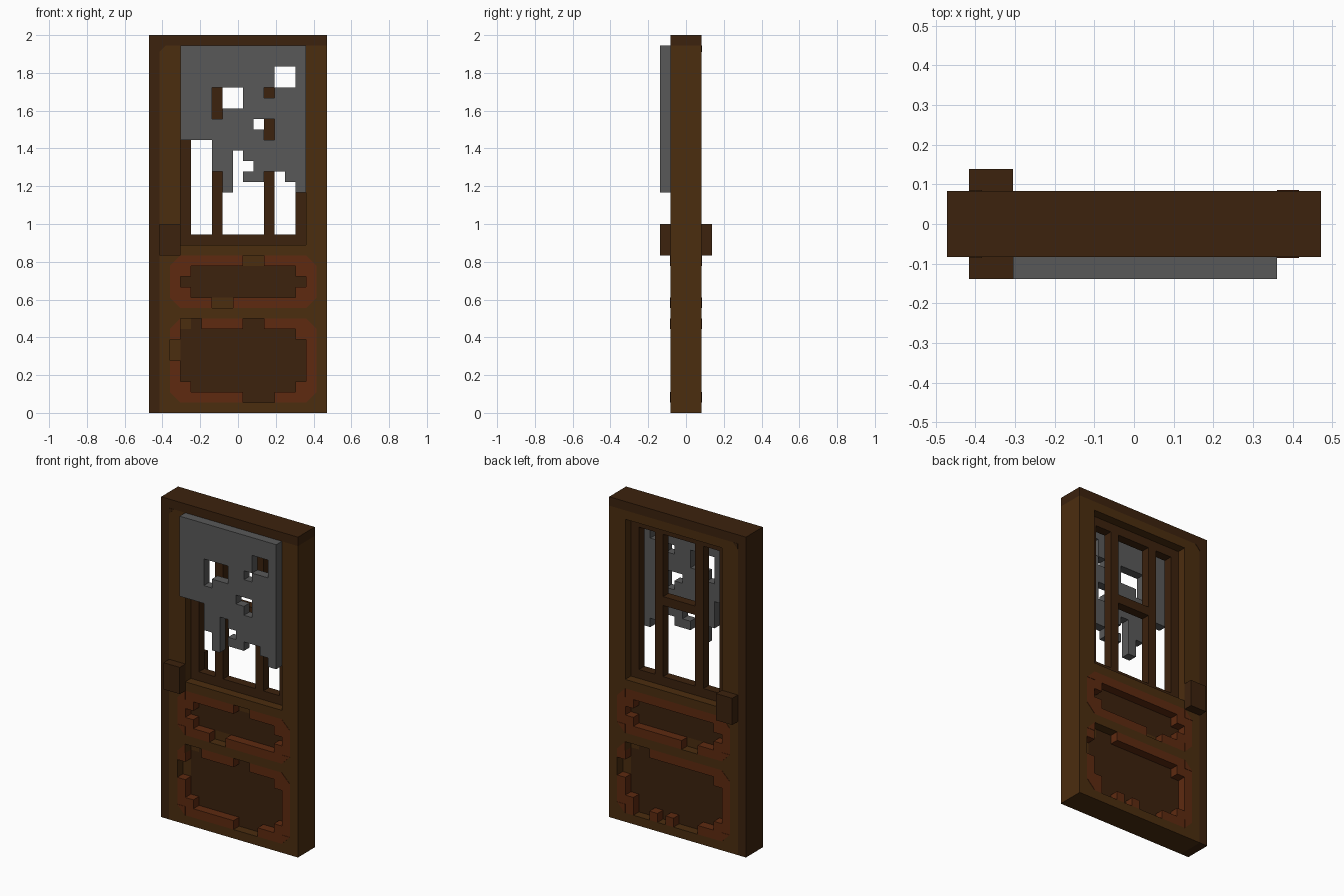
import bpy, bmesh
from mathutils import Vector

if "Cube" in bpy.data.objects:
    bpy.data.objects.remove(bpy.data.objects["Cube"], do_unlink=True)

U = 2 / 36  # one block of the grid


def srgb(*rgb):
    return tuple(((c / 255 + 0.055) / 1.055) ** 2.4 for c in rgb) + (1.0,)


COLOURS = {
    "dark brown": srgb(60, 34, 13),
    "brown": srgb(75, 45, 15),
    "red brown": srgb(94, 42, 16),
    "grey": srgb(89, 89, 89),
}
SLOT = {name: n for n, name in enumerate(COLOURS)}
MATS = []
for name, col in COLOURS.items():
    m = bpy.data.materials.new(name)
    m.diffuse_color = col
    m.use_nodes = True
    bsdf = m.node_tree.nodes["Principled BSDF"]
    bsdf.inputs["Base Color"].default_value = col
    bsdf.inputs["Roughness"].default_value = 0.9
    MATS.append(m)

cells = {}  # (column, layer, row) -> (part, colour)


def fill(part, colour, i, j, k):
    """Fill a block range; every range includes both ends."""
    for a in range(i[0], i[1] + 1):
        for b in range(j[0], j[1] + 1):
            for c in range(k[0], k[1] + 1):
                cells[a, b, c] = (part, colour)


def clear(i, j, k):
    for a in range(i[0], i[1] + 1):
        for c in range(k[0], k[1] + 1):
            cells.pop((a, j, c), None)


def point(i, j, k):
    return Vector(((i - 8.5) * U, (j - 1.5) * U, k * U))


def finish(part, bm):
    me = bpy.data.meshes.new(part)
    bm.to_mesh(me)
    bm.free()
    for m in MATS:
        me.materials.append(m)
    bpy.context.collection.objects.link(bpy.data.objects.new(part, me))


# Door slab with a dark edge along the hinge side and the top
fill("door_frame", "brown", (0, 16), (0, 2), (0, 35))
fill("door_frame", "dark brown", (0, 0), (0, 2), (0, 35))
fill("door_frame", "dark brown", (0, 16), (0, 2), (35, 35))

# Window opening, with a lattice in the middle layer
for j in (0, 1, 2):
    clear((3, 14), j, (16, 33))
for i in (3, 6, 11, 14):
    fill("window_lattice", "dark brown", (i, i), (1, 1), (16, 33))
for k in (16, 33):
    fill("window_lattice", "dark brown", (3, 14), (1, 1), (k, k))
fill("window_lattice", "dark brown", (7, 10), (1, 1), (25, 25))

# Sunken panels in the middle layer; the lower one has cut corners
fill("sunken_panels", "dark brown", (3, 14), (1, 1), (11, 13))
fill("sunken_panels", "dark brown", (3, 14), (1, 1), (1, 8))
for i in (3, 14):
    for k in (1, 8):
        fill("door_frame", "brown", (i, i), (1, 1), (k, k))

# Red trim around the panels, front and back, then the hollows and notches
for j in (0, 2):
    for k0, k1 in ((1, 8), (10, 14)):
        fill("panel_trim", "red brown", (3, 14), (j, j), (k0, k1))
        fill("panel_trim", "red brown", (2, 15), (j, j), (k0 + 1, k1 - 1))
        clear((4, 13), j, (k0 + 1, k1 - 1))
        clear((3, 14), j, (k0 + 2, k1 - 2))
    clear((6, 7), j, (10, 10))
NOTCHES = {
    0: [((9, 10), (14, 14)), ((9, 10), (8, 8)), ((9, 11), (1, 1)),
        ((2, 2), (5, 6)), ((3, 4), (8, 8)), ((3, 3), (7, 7))],
    2: [((12, 13), (1, 1)), ((10, 10), (1, 1)), ((6, 8), (1, 1)),
        ((15, 15), (5, 6)), ((12, 14), (8, 8)), ((14, 14), (7, 7))],
}
for j, notches in NOTCHES.items():
    for i, k in notches:
        clear(i, j, k)

# Handles on both faces
for part, j in (("front_handle", -1), ("back_handle", 3)):
    fill(part, "dark brown", (1, 2), (j, j), (15, 17))

# Torn web hanging over the front of the window, column by column
BOTTOM = [26, 26, 26, 23, 21, 25, 22, 22, 23, 23, 22, 21]
for n, low in enumerate(BOTTOM):
    fill("torn_web", "grey", (3 + n, 3 + n), (-1, -1), (low, 34))
HOLES = [((12, 13), (31, 32)), ((6, 6), (28, 30)), ((7, 8), (29, 30)),
         ((11, 11), (30, 30)), ((10, 10), (27, 27)), ((11, 11), (26, 27)),
         ((9, 9), (23, 23))]
for i, k in HOLES:
    clear(i, -1, k)

# Skin each part where its blocks are exposed, and merge flat areas
for part in sorted({p for p, _ in cells.values()}):
    bm = bmesh.new()
    for pos, (owner, colour) in cells.items():
        if owner != part:
            continue
        for axis in range(3):
            for side in (0, 1):
                near = list(pos)
                near[axis] += 2 * side - 1
                if tuple(near) in cells:
                    continue
                a, b = (axis + 1) % 3, (axis + 2) % 3
                loop = [(0, 0), (1, 0), (1, 1), (0, 1)]
                if not side:
                    loop.reverse()
                verts = []
                for da, db in loop:
                    c = list(pos)
                    c[axis] += side
                    c[a] += da
                    c[b] += db
                    verts.append(bm.verts.new(point(*c)))
                bm.faces.new(verts).material_index = SLOT[colour]
    bmesh.ops.remove_doubles(bm, verts=bm.verts, dist=U * 0.01)
    bmesh.ops.dissolve_limit(bm, angle_limit=0.01, verts=bm.verts,
                             edges=bm.edges, delimit={'MATERIAL'})
    finish(part, bm)


def corner_plates(part, colour, corners):
    """Thin triangles: (column, row, x direction, z direction, size)."""
    bm = bmesh.new()
    for i, k, dx, dz, s in corners:
        for j, out in ((0, -0.002), (3, 0.002)):
            tri = [point(i, j, k), point(i + dx * s, j, k), point(i, j, k + dz * s)]
            base = [bm.verts.new(p) for p in tri]
            top = [bm.verts.new(p + Vector((0, out, 0))) for p in tri]
            faces = [base, top] + [[base[n], base[n - 1], top[n - 1], top[n]]
                                   for n in range(3)]
            for f in faces:
                bm.faces.new(f).material_index = SLOT[colour]
    bmesh.ops.recalc_face_normals(bm, faces=bm.faces)
    finish(part, bm)


# Slanted corners of the red trim and of the dark edge
corner_plates("trim_corners", "red brown",
              [(i, k, dx, dz, 1)
               for k0, k1 in ((2, 8), (11, 14))
               for i, dx in ((3, -1), (15, 1))
               for k, dz in ((k0, -1), (k1, 1))])
corner_plates("frame_corner", "dark brown", [(1, 35, 1, -1, 0.6)])
